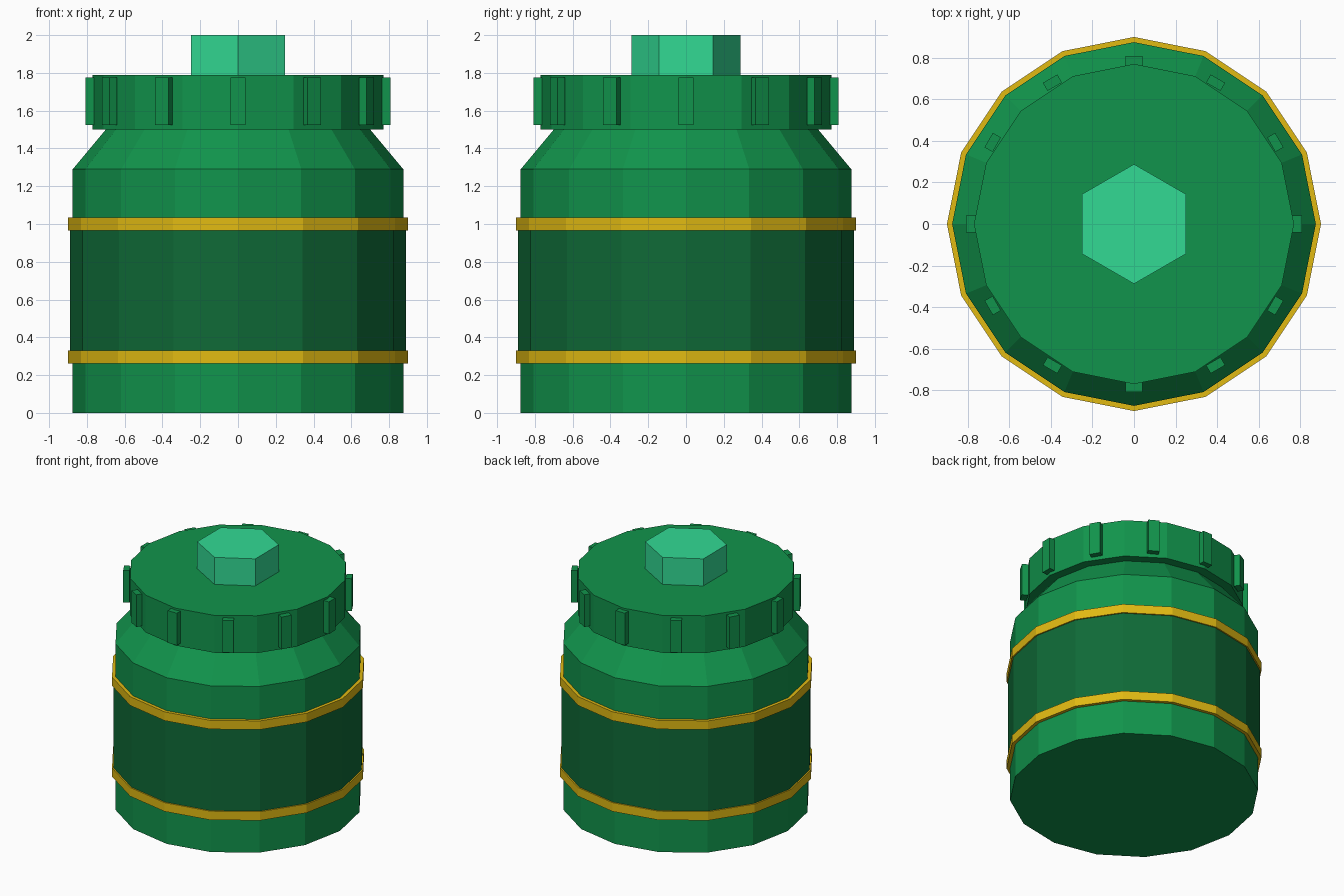
import bpy
import bmesh
from math import cos, sin, pi
from mathutils import Matrix, Vector

if "Cube" in bpy.data.objects:
    bpy.data.objects.remove(bpy.data.objects["Cube"], do_unlink=True)


def material(name, r, g, b):
    mat = bpy.data.materials.new(name)
    mat.use_nodes = True
    mat.diffuse_color = (r, g, b, 1)
    mat.node_tree.nodes["Principled BSDF"].inputs["Base Color"].default_value = (r, g, b, 1)
    return mat


green = material("green", 0.0056, 0.296, 0.072)
dark_green = material("dark green", 0.0048, 0.144, 0.038)
mint = material("mint green", 0.032, 0.70, 0.296)
gold = material("gold", 0.75, 0.49, 0.006)


def finish(name, bm, mat):
    bmesh.ops.recalc_face_normals(bm, faces=bm.faces)
    mesh = bpy.data.meshes.new(name)
    bm.to_mesh(mesh)
    bm.free()
    mesh.materials.append(mat)
    obj = bpy.data.objects.new(name, mesh)
    bpy.context.collection.objects.link(obj)
    return obj


def turned(name, profile, mat, sides=16):
    """Faceted solid of revolution from (radius, height) points, with end caps."""
    bm = bmesh.new()
    rings = []
    for r, z in profile:
        angles = [pi / 2 + 2 * pi * i / sides for i in range(sides)]
        rings.append([bm.verts.new((r * cos(a), r * sin(a), z)) for a in angles])
    for low, high in zip(rings, rings[1:]):
        for i in range(sides):
            j = (i + 1) % sides
            bm.faces.new((low[i], low[j], high[j], high[i]))
    bm.faces.new(rings[0])
    bm.faces.new(rings[-1])
    return finish(name, bm, mat)


# Barrel with sloping shoulder
turned("barrel_body", [(0.875, 0), (0.875, 1.29), (0.70, 1.5)], green)

# Dark sleeve between two gold hoops
turned("dark_sleeve", [(0.89, 0.3), (0.89, 1.0)], dark_green)
for name, z in (("lower_hoop", 0.295), ("upper_hoop", 1.0)):
    turned(name, [(0.9, z - 0.034), (0.9, z + 0.034)], gold)

# Lid and hexagonal knob
turned("lid", [(0.77, 1.5), (0.77, 1.79)], green)
turned("hex_knob", [(0.288, 1.79), (0.288, 2.0)], mint, sides=6)

# Grip ribs around the lid
for k in range(12):
    bm = bmesh.new()
    turn = Matrix.Rotation(k * pi / 6, 4, "Z")
    place = turn @ Matrix.Translation(Vector((0.785, 0, 1.65)))
    bmesh.ops.create_cube(bm, size=1, matrix=place @ Matrix.Diagonal((0.045, 0.08, 0.25, 1)))
    finish(f"grip_rib_{k + 1}", bm, green)
